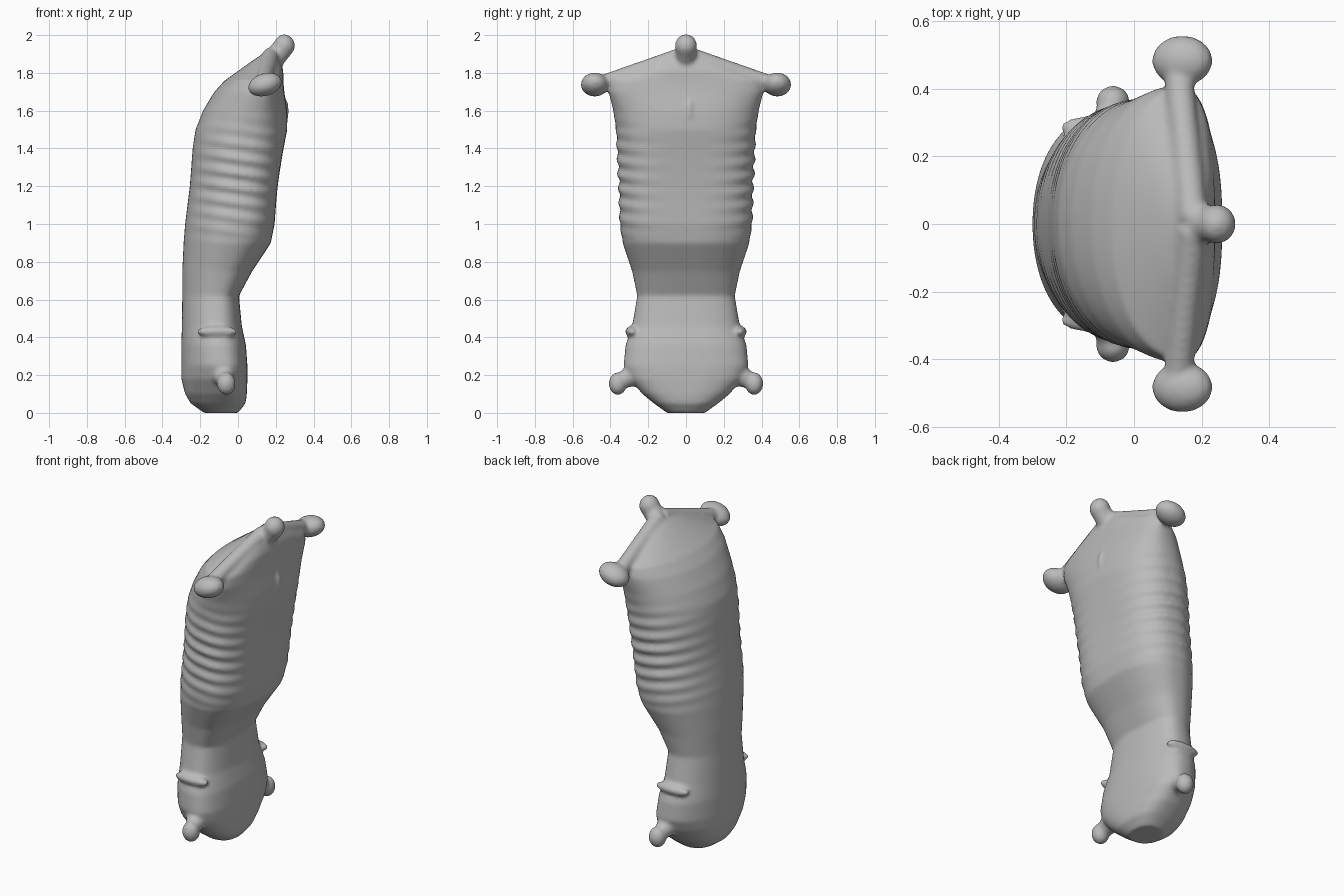
import bpy, bmesh, math
from mathutils import Vector, Matrix

cube = bpy.data.objects.get("Cube")
if cube:
    bpy.data.objects.remove(cube, do_unlink=True)

clay = bpy.data.materials.new("grey_clay")
clay.use_nodes = True
clay.diffuse_color = (0.5, 0.5, 0.5, 1)
clay.node_tree.nodes["Principled BSDF"].inputs["Base Color"].default_value = (0.5, 0.5, 0.5, 1)

# Body stations: height, back x, chest x, half width, x of the widest point
STATIONS = [
    (0.0, -.18, 0.0, .10, -.09), (.05, -.25, .04, .17, -.09),
    (.1, -.28, .047, .23, -.08), (.18, -.3, .05, .30, -.07),
    (.25, -.3, .05, .33, -.08), (.36, -.3, .042, .32, -.1),
    (.46, -.297, .02, .285, -.11), (.62, -.295, .005, .258, -.11),
    (.75, -.295, .075, .285, -.09), (.9, -.288, .175, .335, -.04),
    (1.0, -.28, .2, .35, -.02), (1.2, -.255, .222, .355, 0.0),
    (1.4, -.24, .25, .365, .02), (1.5, -.225, .265, .37, .04),
    (1.6, -.185, .26, .385, .08), (1.7, -.125, .245, .41, .13),
    (1.76, -.07, .24, .40, .14), (1.81, 0.0, .24, .29, .14),
    (1.86, .07, .225, .18, .15), (1.9, .13, .2, .07, .16),
]


def station(z):
    for a, b in zip(STATIONS, STATIONS[1:]):
        if z <= b[0]:
            t = (z - a[0]) / (b[0] - a[0])
            return [p + (q - p) * t for p, q in zip(a, b)]
    return STATIONS[-1]


def body_point(z, angle):
    _, back, chest, half, mid = station(z)
    c, s = math.cos(angle), math.sin(angle)
    if c > 0:       # flatter chest and belly
        power = .8
        x = mid + (chest - mid) * c ** power
    else:           # rounded back
        power = 0.95
        x = mid - (mid - back) * (-c) ** power
    y = half * math.copysign(abs(s) ** power, s)
    # Ribs on the flanks, fading at the ends and toward the middle
    fade = max(0, math.sin(math.pi * (z - .88) / .7)) if .88 < z < 1.58 else 0
    rib = .009 * fade * s * s * math.sin(math.tau * (z + .15 * x) / .078)
    # Shallow groove down the belly
    groove = .012 * fade * max(0, c) ** 12
    return Vector((x + rib * c - groove, y + rib * s, z))


def add_body(bm, rings=150, sides=72):
    top = STATIONS[-1][0]
    loops = []
    for i in range(rings + 1):
        z = top * i / rings
        loops.append([bm.verts.new(body_point(z, math.tau * k / sides)) for k in range(sides)])
    for a, b in zip(loops, loops[1:]):
        for k in range(sides):
            n = (k + 1) % sides
            bm.faces.new((a[k], a[n], b[n], b[k]))
    bm.faces.new(loops[0][::-1])
    bm.faces.new(loops[-1])


def add_ball(bm, centre, radii, tilt=0):
    m = Matrix.Translation(centre) @ Matrix.Rotation(tilt, 4, 'Y') @ Matrix.Diagonal((*radii, 1))
    bmesh.ops.create_uvsphere(bm, u_segments=32, v_segments=20, radius=1, matrix=m)


def add_bar(bm, start, end, r1, r2):
    a, b = Vector(start), Vector(end)
    rot = (b - a).to_track_quat('Z', 'Y').to_matrix().to_4x4()
    bmesh.ops.create_cone(bm, cap_ends=True, segments=24, radius1=r1, radius2=r2,
                          depth=(b - a).length, matrix=Matrix.Translation((a + b) / 2) @ rot)


bm = bmesh.new()
add_body(bm)
for side in (-1, 1):
    # Shoulder knob and collar bar
    add_ball(bm, (.143, side * .483, 1.738), (.092, .074, .06), -.3)
    add_bar(bm, (.13, side * .46, 1.74), (.175, side * .01, 1.895), .042, .045)
    # Hip ridge, hip stub and hip knob
    add_ball(bm, (-.11, side * .285, .43), (.11, .036, .03))
    add_bar(bm, (-.08, side * .26, .21), (-.062, side * .36, .16), .07, .035)
    add_ball(bm, (-.062, side * .361, .155), (.05, .048, .06))
# Neck stub
add_bar(bm, (.16, 0, 1.84), (.247, 0, 1.943), .06, .054)
add_ball(bm, (.245, 0, 1.944), (.056, .058, .06))
# Small breastbone bump
add_ball(bm, (.25, .02, 1.6), (.02, .015, .06))

mesh = bpy.data.meshes.new("torso")
bm.to_mesh(mesh)
bm.free()
mesh.materials.append(clay)
torso = bpy.data.objects.new("torso", mesh)
bpy.context.collection.objects.link(torso)

# Fuse the parts into one smooth skin
remesh = torso.modifiers.new("fuse", 'REMESH')
remesh.mode = 'VOXEL'
remesh.voxel_size = .011
remesh.use_smooth_shade = True
soften = torso.modifiers.new("soften", 'SMOOTH')
soften.factor = .5
soften.iterations = 5
